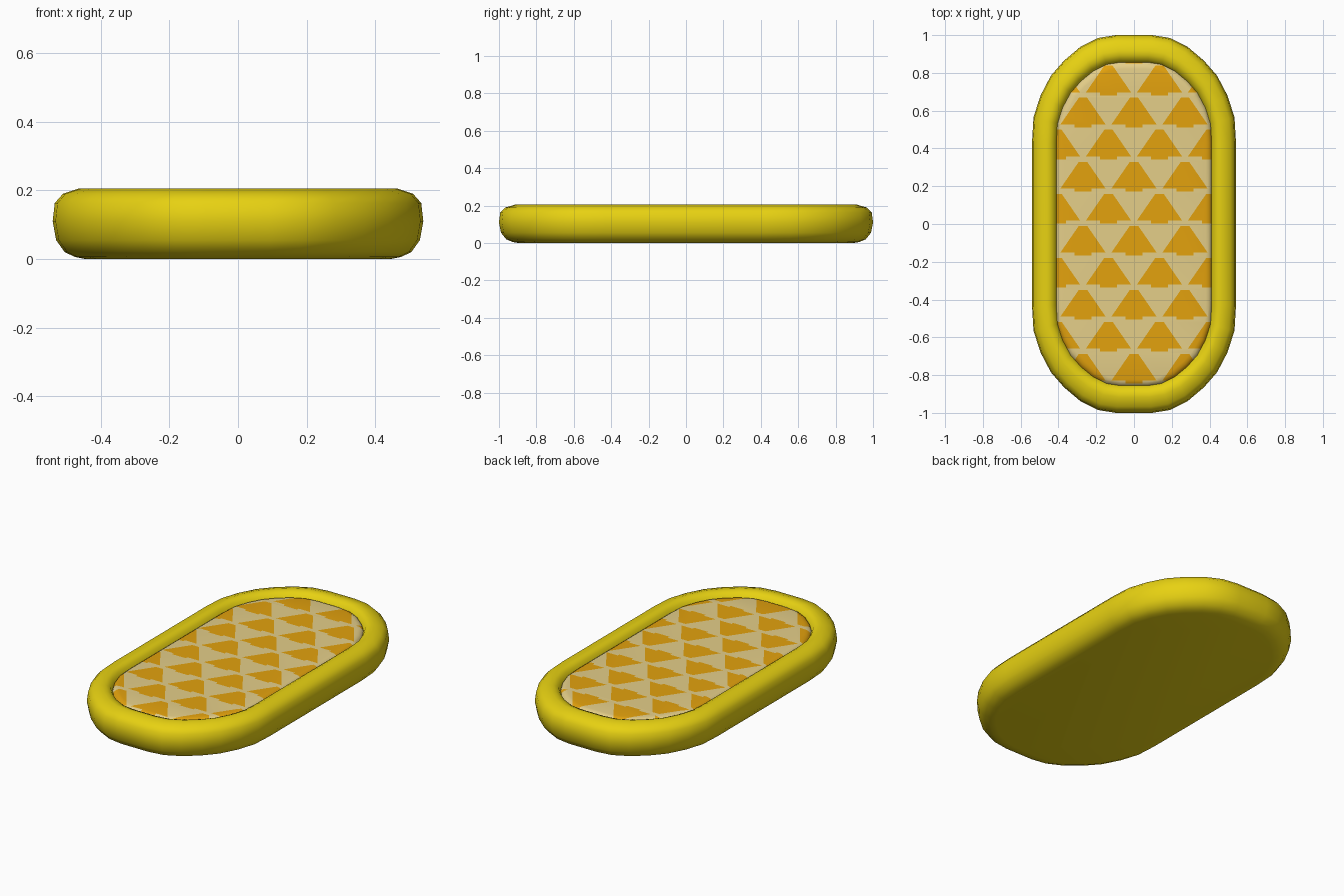
import bpy, bmesh, math
from mathutils import Vector

if "Cube" in bpy.data.objects:
    bpy.data.objects.remove(bpy.data.objects["Cube"])

def material(name, rgb):
    m = bpy.data.materials.new(name)
    m.diffuse_color = (*rgb, 1)
    m.use_nodes = True
    m.node_tree.nodes["Principled BSDF"].inputs["Base Color"].default_value = m.diffuse_color
    return m

yellow = material("yellow", (0.80, 0.64, 0.006))
cream = material("cream", (0.78, 0.62, 0.25))
orange = material("orange", (0.77, 0.36, 0.004))

# Quarter outline of the long rounded shape, mirrored to a full loop
YC = 0.43
Q = [(0.54, 0.43), (0.532, 0.565), (0.495, 0.68), (0.44, 0.785),
     (0.37, 0.865), (0.285, 0.937), (0.19, 0.985), (0.095, 1.0)]
R = Q + [(-x, y) for x, y in reversed(Q)]
OUTLINE = R + [(-x, -y) for x, y in R]

def ring(bm, inset, z):
    vs = []
    for x, y in OUTLINE:
        yy = YC + (abs(y) - YC) * (0.57 - 1.12 * inset) / 0.57
        vs.append(bm.verts.new((x * (0.54 - inset) / 0.54, math.copysign(yy, y), z)))
    return vs

def loft(profile, cap_start, cap_end):
    bm = bmesh.new()
    rings = [ring(bm, d, z) for d, z in profile]
    n = len(OUTLINE)
    for a, b in zip(rings, rings[1:]):
        for i in range(n):
            j = (i + 1) % n
            bm.faces.new((a[i], a[j], b[j], b[i]))
    if cap_start:
        bm.faces.new(list(reversed(rings[0])))
    if cap_end:
        bm.faces.new(rings[-1])
    return bm

def finish(bm, name, mats):
    me = bpy.data.meshes.new(name)
    bm.to_mesh(me)
    bm.free()
    for m in mats:
        me.materials.append(m)
    ob = bpy.data.objects.new(name, me)
    bpy.context.collection.objects.link(ob)
    bpy.context.view_layer.objects.active = ob
    ob.select_set(True)
    bpy.ops.object.shade_smooth_by_angle(angle=math.radians(50))
    ob.select_set(False)

# Rounded tray body with raised rim
finish(loft([(0.095, 0.0), (0.065, 0.006), (0.035, 0.02), (0.01, 0.055), (0, 0.11),
             (0.006, 0.163), (0.03, 0.19), (0.075, 0.205), (0.095, 0.203),
             (0.118, 0.192), (0.13, 0.165)], True, False), "tray_body", [yellow])

# Cushion set inside the rim
bm = loft([(0.125, 0.160), (0.132, 0.175), (0.145, 0.184), (0.16, 0.187)], False, True)

# Triangle pattern: cut along every triangle edge, then colour by rule
DX, DY = 0.27, 0.1695
LOW, HIGH, WIDE, TIP, NUB = 0.018, 0.16, 0.12, 0.022, 0.045

def cut(x, y, nx, ny):
    bmesh.ops.bisect_plane(bm, geom=bm.verts[:] + bm.edges[:] + bm.faces[:], dist=1e-5,
                           plane_co=(x, y, 0), plane_no=Vector((nx, ny, 0)).normalized())

def in_triangle(x, y):
    row = math.floor(y / DY)
    h = y - row * DY
    off = DX / 2 if row % 2 == 0 else 0
    u = abs((x - off + DX / 2) % DX - DX / 2)
    if h < LOW:
        return u < NUB and h > 0.003
    return h < HIGH and u < WIDE + (TIP - WIDE) * (h - LOW) / (HIGH - LOW)

seen = set()
for row in range(-5, 6):
    y0 = row * DY
    for h in (0.003, LOW, HIGH):
        cut(0, y0 + h, 0, 1)
# Slanted sides are cut only within their own row
for row in range(-5, 6):
    y0 = row * DY
    off = DX / 2 if row % 2 == 0 else 0
    def cut_band(lo, hi, x, y, nx, ny):
        fs = [f for f in bm.faces if lo < f.calc_center_median().y < hi]
        geom = set(fs)
        for f in fs:
            geom.update(f.edges)
            geom.update(f.verts)
        if fs:
            bmesh.ops.bisect_plane(bm, geom=list(geom), dist=1e-5, plane_co=(x, y, 0),
                                   plane_no=Vector((nx, ny, 0)).normalized())
    for k in range(-2, 3):
        for s in (-1, 1):
            xc = off + k * DX
            cut_band(y0 + LOW, y0 + HIGH, xc + s * WIDE, y0 + LOW,
                     s * (HIGH - LOW), WIDE - TIP)
            cut_band(y0 + 0.003, y0 + LOW, xc + s * NUB, y0, 1, 0)

for f in bm.faces:
    c = f.calc_center_median()
    f.material_index = 1 if in_triangle(c.x, c.y) else 0
finish(bm, "patterned_cushion", [cream, orange])
